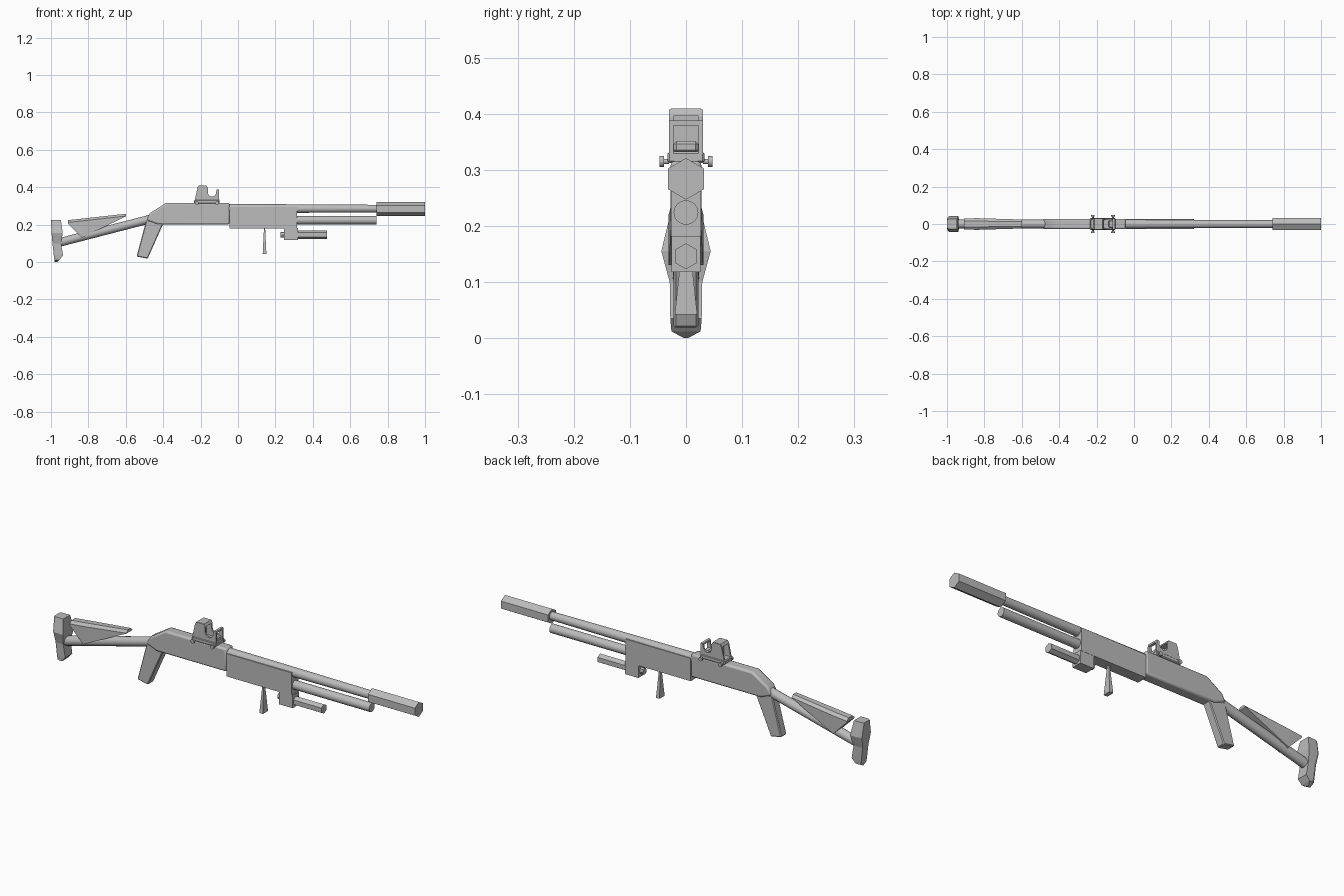
import bpy, bmesh, math
from mathutils import Vector

if "Cube" in bpy.data.objects:
    bpy.data.objects.remove(bpy.data.objects["Cube"])

grey = bpy.data.materials.new("gunmetal grey")
grey.diffuse_color = (0.5, 0.5, 0.5, 1)
grey.use_nodes = True
grey.node_tree.nodes["Principled BSDF"].inputs["Base Color"].default_value = grey.diffuse_color


def finish(name, bm, smooth=None, bevel=0, segments=1):
    bmesh.ops.recalc_face_normals(bm, faces=bm.faces)
    me = bpy.data.meshes.new(name)
    bm.to_mesh(me)
    bm.free()
    ob = bpy.data.objects.new(name, me)
    bpy.context.collection.objects.link(ob)
    me.materials.append(grey)
    if bevel:
        mod = ob.modifiers.new("bevel", 'BEVEL')
        mod.width, mod.segments = bevel, segments
        mod.limit_method, mod.angle_limit = 'ANGLE', math.radians(40)
    if smooth:
        bpy.ops.object.select_all(action='DESELECT')
        ob.select_set(True)
        bpy.context.view_layer.objects.active = ob
        bpy.ops.object.shade_smooth_by_angle(angle=math.radians(smooth))
    return ob


def loft(name, rings, **kw):
    """Skin a stack of equal-length point rings and cap both ends."""
    bm = bmesh.new()
    vs = [[bm.verts.new(p) for p in ring] for ring in rings]
    n = len(vs[0])
    for a, b in zip(vs, vs[1:]):
        for i in range(n):
            j = (i + 1) % n
            bm.faces.new((a[i], a[j], b[j], b[i]))
    bm.faces.new(vs[0])
    bm.faces.new(vs[-1])
    return finish(name, bm, **kw)


def plate(name, profile, y0, y1, **kw):
    """Extrude an (x, z) profile from y0 to y1."""
    return loft(name, [[(x, y, z) for x, z in profile] for y in (y0, y1)], **kw)


def box(name, x0, x1, y0, y1, z0, z1, **kw):
    return plate(name, [(x0, z0), (x1, z0), (x1, z1), (x0, z1)], y0, y1, **kw)


def rod(name, p, q, r0, r1=None, sides=16, turn=0.0, smooth=40):
    """Prism or cone between two points."""
    p, q = Vector(p), Vector(q)
    d = (q - p).normalized()
    u = d.cross(Vector((0, 0, 1))).normalized()
    v = u.cross(d)
    rings = []
    for c, r in ((p, r0), (q, r0 if r1 is None else r1)):
        angles = [turn + 2 * math.pi * i / sides for i in range(sides)]
        rings.append([c + u * r * math.cos(a) + v * r * math.sin(a) for a in angles])
    return loft(name, rings, smooth=smooth)


# Barrel, magazine tube and six-sided muzzle
rod("barrel", (-0.05, 0, 0.286), (0.76, 0, 0.286), 0.025, 0.020)
rod("magazine_tube", (0.25, 0, 0.224), (0.74, 0, 0.224), 0.022)
rod("muzzle", (0.74, 0, 0.284), (1.0, 0, 0.284), 0.037, sides=6, turn=math.pi / 2, smooth=None)

# Receiver with sloped rear, and the square forend
plate("receiver", [(-0.045, 0.316), (-0.385, 0.316), (-0.47, 0.262), (-0.49, 0.225),
                   (-0.43, 0.201), (-0.045, 0.201)], -0.028, 0.028,
      bevel=0.009, segments=2, smooth=50)
box("forend", -0.045, 0.315, -0.027, 0.027, 0.18, 0.294)

# Pistol grip
plate("pistol_grip", [(-0.49, 0.225), (-0.40, 0.205), (-0.483, 0.018), (-0.542, 0.030)],
      -0.022, 0.022, bevel=0.004)

# Stock tube and tapering cheek rest
rod("stock_tube", (-0.95, 0, 0.106), (-0.45, 0, 0.235), 0.023, 0.023)


def cheek_ring(x, top, bottom, half):
    return [(x, -half, bottom), (x, half, bottom), (x, half, top - 0.012),
            (x, half * 0.5, top), (x, -half * 0.5, top), (x, -half, top - 0.012)]


loft("cheek_rest", [cheek_ring(-0.91, 0.224, 0.206, 0.030),
                    cheek_ring(-0.835, 0.232, 0.130, 0.031),
                    cheek_ring(-0.60, 0.258, 0.244, 0.024)])

# Butt pad: widest at the middle, pointed at the bottom
pad = [(0.225, -1.0, -0.947, 0.027), (0.155, -0.997, -0.937, 0.044), (0.10, -0.992, -0.946, 0.029),
       (0.035, -0.985, -0.935, 0.028), (0.012, -0.982, -0.955, 0.026), (0.0, -0.98, -0.972, 0.003)]
loft("butt_pad", [[(b, -h * 0.8, z), (b, h * 0.8, z), (b + 0.012, h, z),
                   (f, h, z), (f, -h, z), (b + 0.012, -h, z)] for z, b, f, h in pad])

# Vertical foregrip flaring towards the bottom
loft("foregrip", [[(0.142 + sx * a, sy * b, z) for sx, sy in ((-1, -1), (1, -1), (1, 1), (-1, 1))]
                  for z, a, b in ((0.185, 0.003, 0.005), (0.042, 0.010, 0.020))])

# Flashlight in its mount
box("flashlight_mount", 0.245, 0.32, -0.026, 0.026, 0.118, 0.182)
rod("flashlight", (0.31, 0, 0.146), (0.475, 0, 0.146), 0.023, sides=6, turn=math.pi / 2, smooth=None)
rod("flashlight_button", (0.228, 0, 0.146), (0.25, 0, 0.146), 0.016, sides=8)

# Sight base
box("sight_base", -0.235, -0.10, -0.033, 0.033, 0.312, 0.333, bevel=0.004)

# Sight side walls with a round notch between the tall and short windows
notch = [(-0.139 + 0.022 * math.cos(a), 0.372 + 0.022 * math.sin(a))
         for a in (math.radians(180 + 22.5 * i) for i in range(9))]
wall = [(-0.232, 0.328), (-0.217, 0.396), (-0.21, 0.408), (-0.168, 0.408), (-0.161, 0.395)]
wall += notch + [(-0.115, 0.388), (-0.102, 0.388), (-0.10, 0.328)]
for s, side in ((-1, "near"), (1, "far")):
    plate("sight_wall_" + side, wall, s * 0.022, s * 0.030)
    # Clamp screws
    for x in (-0.22, -0.112):
        rod("clamp_stem_" + side, (x, s * 0.03, 0.315), (x, s * 0.041, 0.315), 0.005, sides=10)
        rod("clamp_knob_" + side, (x, s * 0.039, 0.315), (x, s * 0.047, 0.315), 0.010, sides=12)

# Window roofs, lens pane and emitter block
plate("tall_window_roof", [(-0.218, 0.396), (-0.21, 0.409), (-0.168, 0.409), (-0.161, 0.396)],
      -0.027, 0.027)
box("short_window_roof", -0.115, -0.102, -0.027, 0.027, 0.379, 0.388)
box("lens_pane", -0.194, -0.189, -0.023, 0.023, 0.33, 0.40)
box("emitter_block", -0.135, -0.105, -0.022, 0.022, 0.33, 0.351, bevel=0.005)
